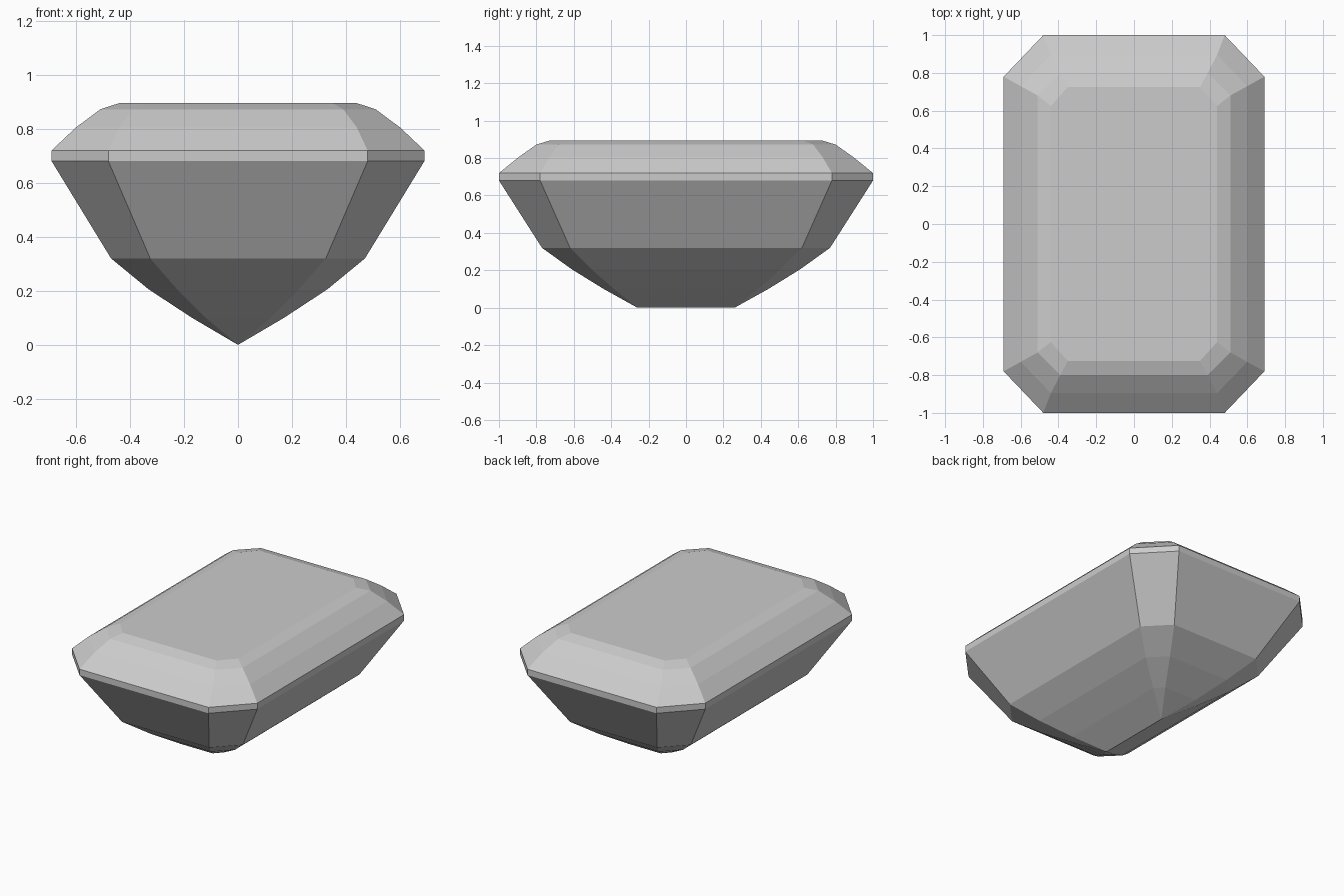
import bpy, bmesh

if "Cube" in bpy.data.objects:
    bpy.data.objects.remove(bpy.data.objects["Cube"])

# Step-cut gem: stacked octagon rings, bottom to top.
# (z, half width, half depth, half length of front edge, half length of side edge)
rings = [
    (0.00, 0.00, 0.26, 0.00, 0.26),    # keel line
    (0.10, 0.17, 0.44, 0.12, 0.385),
    (0.205, 0.33, 0.61, 0.225, 0.505),
    (0.32, 0.47, 0.77, 0.325, 0.62),
    (0.68, 0.69, 1.00, 0.48, 0.78),    # girdle bottom
    (0.72, 0.69, 1.00, 0.48, 0.78),    # girdle top
    (0.805, 0.60, 0.895, 0.44, 0.73),
    (0.872, 0.51, 0.80, 0.39, 0.68),
    (0.895, 0.44, 0.725, 0.35, 0.625),  # table
]


def octagon(bm, z, hx, hy, ex, ey):
    pts = [(ex, -hy), (hx, -ey), (hx, ey), (ex, hy),
           (-ex, hy), (-hx, ey), (-hx, -ey), (-ex, -hy)]
    return [bm.verts.new((x, y, z)) for x, y in pts]


bm = bmesh.new()
loops = [octagon(bm, *r) for r in rings]

# Facets between neighbouring rings
for low, high in zip(loops, loops[1:]):
    for i in range(8):
        j = (i + 1) % 8
        bm.faces.new((low[i], low[j], high[j], high[i]))

# Flat table on top; the lowest ring collapses to the keel
bm.faces.new(loops[-1])
bmesh.ops.remove_doubles(bm, verts=bm.verts, dist=0.0005)
bmesh.ops.recalc_face_normals(bm, faces=bm.faces)

mesh = bpy.data.meshes.new("step_cut_gem")
bm.to_mesh(mesh)
bm.free()
bpy.context.collection.objects.link(bpy.data.objects.new("step_cut_gem", mesh))
